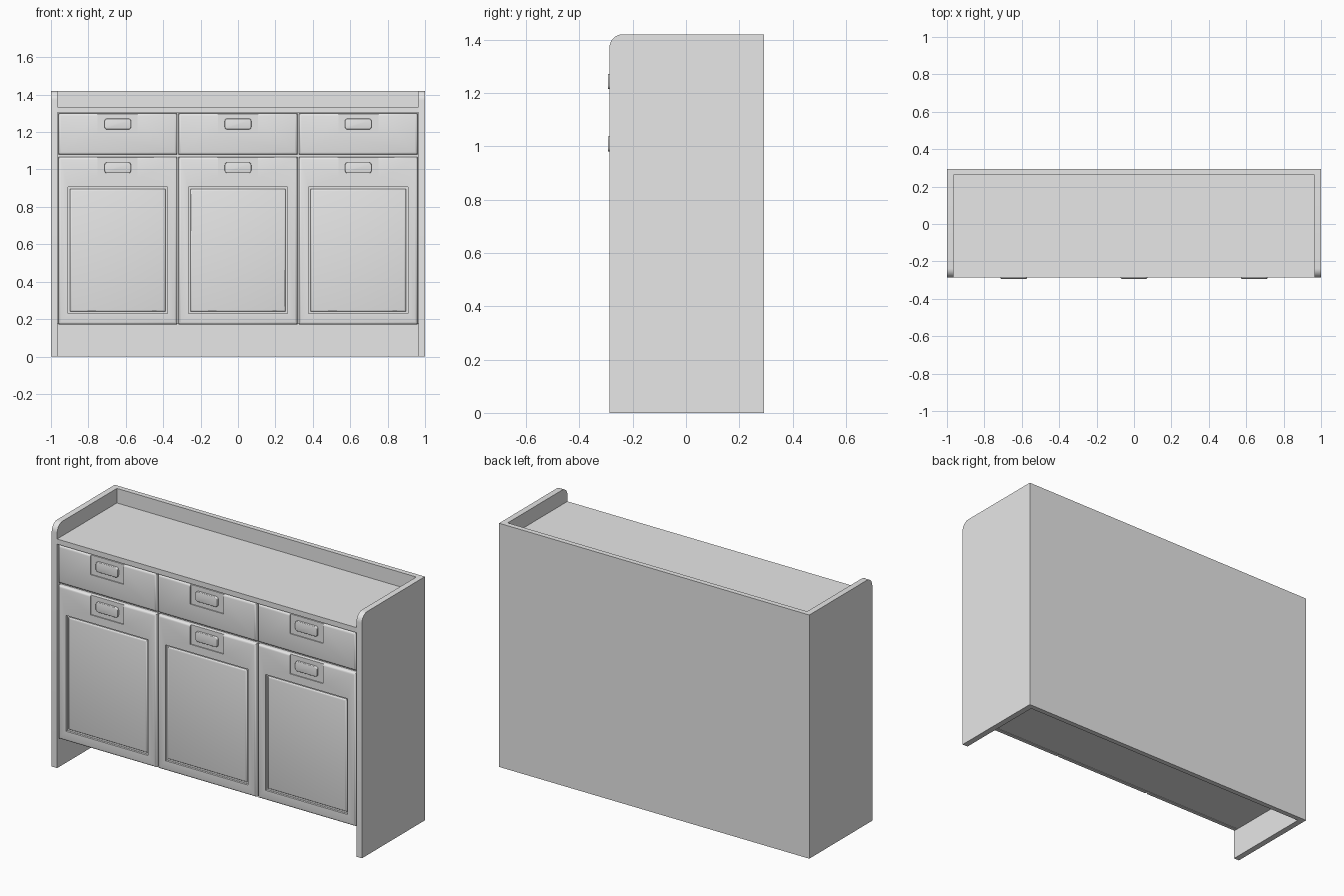
import bpy
import bmesh
import math

if "Cube" in bpy.data.objects:
    bpy.data.objects.remove(bpy.data.objects["Cube"], do_unlink=True)

grey = bpy.data.materials.new("light_grey")
grey.use_nodes = True
grey.diffuse_color = (0.8, 0.8, 0.8, 1)
grey.node_tree.nodes["Principled BSDF"].inputs["Base Color"].default_value = (0.8, 0.8, 0.8, 1)

FRONT, BACK = -0.287, 0.293
HEIGHT = 1.42
SIDE = 0.035            # side panel thickness
INNER = 1 - SIDE
COLUMN = 0.643          # spacing of the three columns


def finish(name, bm):
    bmesh.ops.recalc_face_normals(bm, faces=bm.faces)
    mesh = bpy.data.meshes.new(name)
    bm.to_mesh(mesh)
    bm.free()
    mesh.materials.append(grey)
    obj = bpy.data.objects.new(name, mesh)
    bpy.context.collection.objects.link(obj)
    return obj


def box(name, x, y, z, bevel=0.0, corner=0.0):
    """Box from (min, max) ranges; corner rounds the outline seen from the
    front, bevel softens the edges around the front face."""
    bm = bmesh.new()
    bmesh.ops.create_cube(bm, size=1)
    for v in bm.verts:
        for axis, (lo, hi) in enumerate((x, y, z)):
            v.co[axis] = lo if v.co[axis] < 0 else hi
    if corner:
        edges = [e for e in bm.edges if abs(e.verts[0].co.y - e.verts[1].co.y) > 1e-5]
        bmesh.ops.bevel(bm, geom=edges, offset=corner, segments=4, profile=0.5, affect='EDGES')
    if bevel:
        edges = [e for e in bm.edges if all(abs(v.co.y - y[0]) < 1e-5 for v in e.verts)]
        bmesh.ops.bevel(bm, geom=edges, offset=bevel, segments=3, profile=0.5, affect='EDGES')
    return finish(name, bm)


def activate(obj):
    bpy.ops.object.select_all(action='DESELECT')
    obj.select_set(True)
    bpy.context.view_layer.objects.active = obj


def smooth(obj):
    activate(obj)
    bpy.ops.object.shade_smooth_by_angle(angle=math.radians(35))


def cut(obj, cutter):
    cutter.hide_render = True
    mod = obj.modifiers.new("cut", 'BOOLEAN')
    mod.operation = 'DIFFERENCE'
    mod.solver = 'EXACT'
    mod.object = cutter
    activate(obj)
    bpy.ops.object.modifier_apply(modifier=mod.name)
    bpy.data.objects.remove(cutter, do_unlink=True)


def side_panel(name, x0, x1):
    """Upright board with a rounded upper front corner."""
    radius, steps = 0.05, 8
    outline = [(FRONT, 0), (BACK, 0), (BACK, HEIGHT)]
    for i in range(steps + 1):
        a = math.pi / 2 * (1 + i / steps)
        outline.append((FRONT + radius + radius * math.cos(a),
                        HEIGHT - radius + radius * math.sin(a)))
    bm = bmesh.new()
    face = bm.faces.new([bm.verts.new((x0, y, z)) for y, z in outline])
    new = bmesh.ops.extrude_face_region(bm, geom=[face])["geom"]
    for v in new:
        if isinstance(v, bmesh.types.BMVert):
            v.co.x = x1
    smooth(finish(name, bm))


def front_piece(name, cx, z0, z1, panelled):
    """Drawer or door front with a recessed handle plate and a grip."""
    half = 0.317
    front = box(name, (cx - half, cx + half), (FRONT, FRONT + 0.03), (z0, z1), bevel=0.013)
    # notch for the handle plate, open at the top edge
    plate_low = z1 - 0.115
    cut(front, box("notch", (cx - 0.107, cx + 0.107), (FRONT - 0.05, FRONT + 0.006),
                   (plate_low, z1 + 0.05)))
    if panelled:
        top, low = 0.905, 0.23
        cut(front, box("panel_recess", (cx - 0.265, cx + 0.265),
                       (FRONT - 0.05, FRONT + 0.012), (low, top)))
        smooth(box(name + "_panel", (cx - 0.255, cx + 0.255),
                   (FRONT + 0.004, FRONT + 0.02), (low + 0.01, top - 0.01), bevel=0.01))
    smooth(front)
    mid = plate_low + 0.058
    smooth(box(name + "_grip", (cx - 0.071, cx + 0.071), (-BACK, FRONT + 0.01),
               (mid - 0.029, mid + 0.029), bevel=0.004, corner=0.014))


# Carcass
side_panel("right_side", -1, -INNER)
side_panel("left_side", INNER, 1)
box("back_panel", (-INNER, INNER), (BACK - 0.03, BACK), (0, HEIGHT))
box("top_board", (-INNER, INNER), (FRONT, BACK - 0.03), (1.305, 1.335))
box("cabinet_body", (-INNER, INNER), (FRONT + 0.025, BACK - 0.03), (0.175, 1.305))

# Drawers and doors
for side, cx in (("right", -COLUMN), ("middle", 0), ("left", COLUMN)):
    front_piece(side + "_drawer", cx, 1.08, 1.3, False)
    front_piece(side + "_door", cx, 0.172, 1.066, True)
